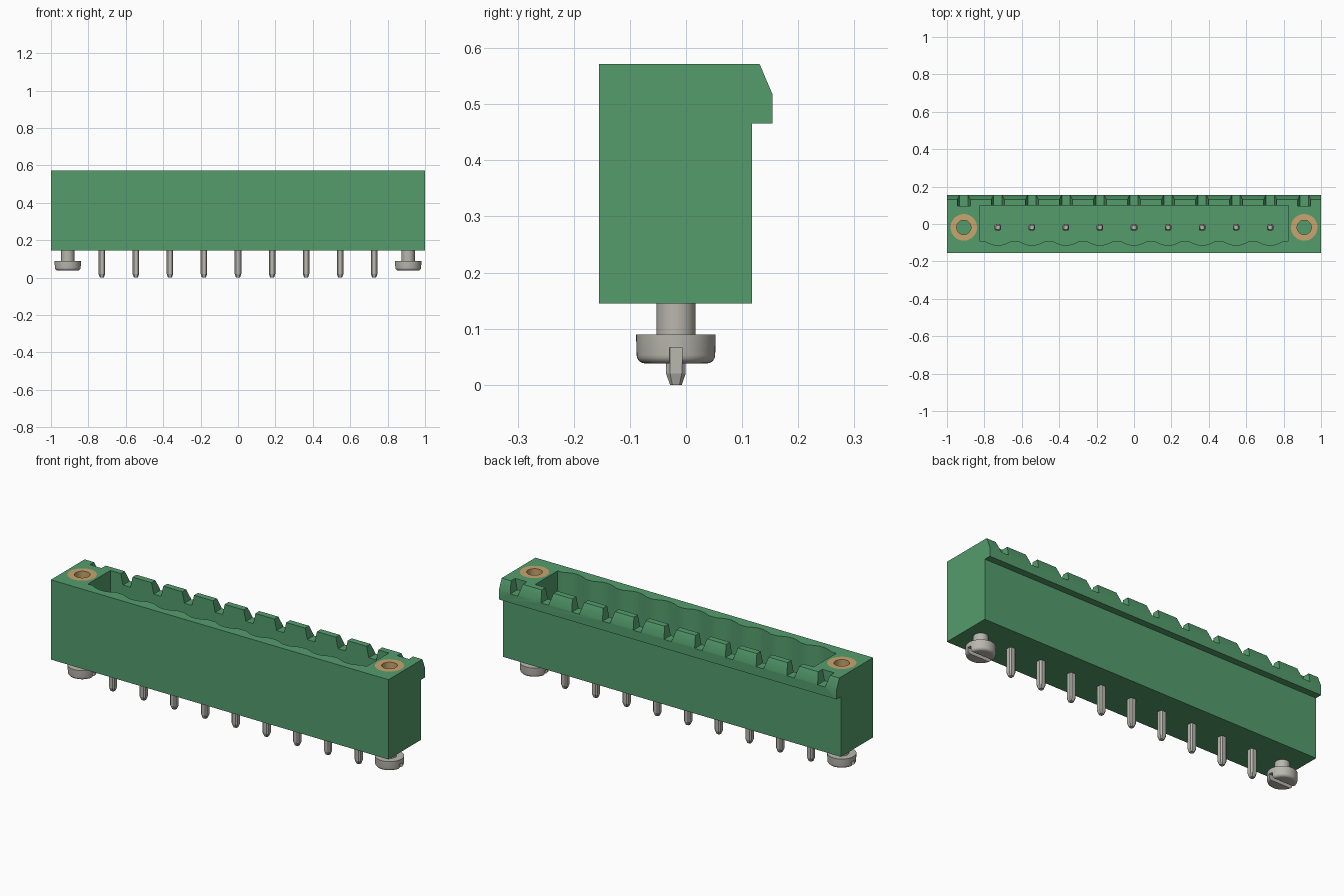
import bpy, bmesh, math
from mathutils import Vector

cube = bpy.data.objects.get("Cube")
if cube:
    bpy.data.objects.remove(cube, do_unlink=True)

PITCH, YC = 0.182, -0.018          # contact spacing, pin row depth
BOTTOM, TOP = 0.145, 0.572         # housing height range
FLOOR = 0.235                      # cavity floor
SCREW_X = 5 * PITCH
PIN_XS = [i * PITCH for i in range(-4, 5)]


def material(name, rgb, metallic=0.0):
    m = bpy.data.materials.new(name)
    m.use_nodes = True
    m.diffuse_color = (*rgb, 1)
    bsdf = m.node_tree.nodes["Principled BSDF"]
    bsdf.inputs["Base Color"].default_value = (*rgb, 1)
    bsdf.inputs["Roughness"].default_value = 0.6
    return m


GREEN = material("green plastic", (0.088, 0.335, 0.150))
STEEL = material("grey metal", (0.485, 0.474, 0.425))
BRASS = material("brass", (0.58, 0.376, 0.156))


def finish(bm, name, mat=None):
    bmesh.ops.recalc_face_normals(bm, faces=bm.faces)
    me = bpy.data.meshes.new(name)
    bm.to_mesh(me)
    bm.free()
    ob = bpy.data.objects.new(name, me)
    bpy.context.collection.objects.link(ob)
    if mat:
        me.materials.append(mat)
    return ob


def prism(bm, points, vec):
    """Extrude a closed 3D polygon along vec."""
    face = bm.faces.new([bm.verts.new(p) for p in points])
    ext = bmesh.ops.extrude_face_region(bm, geom=[face], use_keep_orig=True)
    verts = [g for g in ext["geom"] if isinstance(g, bmesh.types.BMVert)]
    bmesh.ops.translate(bm, verts=verts, vec=Vector(vec))


def lathe(name, profile, x, mat, closed=False, steps=48):
    """Spin an (r, z) profile round a vertical axis at (x, YC)."""
    bm = bmesh.new()
    vs = [bm.verts.new((x + r, YC, z)) for r, z in profile]
    pairs = list(zip(vs, vs[1:])) + ([(vs[-1], vs[0])] if closed else [])
    edges = [bm.edges.new(p) for p in pairs]
    bmesh.ops.spin(bm, geom=vs + edges, cent=(x, YC, 0), axis=(0, 0, 1),
                   angle=2 * math.pi, steps=steps)
    bmesh.ops.remove_doubles(bm, verts=bm.verts, dist=1e-5)
    return finish(bm, name, mat)


def cut(target, cutter):
    mod = target.modifiers.new("cut", 'BOOLEAN')
    mod.operation, mod.solver, mod.object = 'DIFFERENCE', 'EXACT', cutter
    bpy.context.view_layer.objects.active = target
    bpy.ops.object.modifier_apply(modifier=mod.name)
    bpy.data.objects.remove(cutter, do_unlink=True)


def smooth(ob):
    bpy.ops.object.select_all(action='DESELECT')
    ob.select_set(True)
    bpy.context.view_layer.objects.active = ob
    bpy.ops.object.shade_smooth_by_angle(angle=math.radians(30))


# Housing: side profile with the latch lip along the back
bm = bmesh.new()
side = [(-0.155, BOTTOM), (0.118, BOTTOM), (0.118, 0.466), (0.154, 0.466),
        (0.154, 0.518), (0.131, TOP), (-0.155, TOP)]
prism(bm, [(-1, y, z) for y, z in side], (2, 0, 0))
housing = finish(bm, "housing", GREEN)

# Cavity with a shallow scallop in the front wall at each contact
outline = [(0.825, -0.092), (0.825, 0.098), (-0.825, 0.098), (-0.825, -0.092)]
for x in PIN_XS:
    for k in range(9):
        t = k / 8
        outline.append((x + (t - 0.5) * 0.14, -0.092 - 0.022 * math.sin(math.pi * t)))
bm = bmesh.new()
prism(bm, [(x, y, FLOOR) for x, y in outline], (0, 0, 0.5))
cut(housing, finish(bm, "cavity_cutter"))

# Tapered notches through the back rim
bm = bmesh.new()
for i in range(-5, 6):
    x = i * PITCH
    notch = [(x - 0.022, 0.514), (x + 0.022, 0.514), (x + 0.037, 0.582), (x - 0.037, 0.582)]
    prism(bm, [(a, 0.096, z) for a, z in notch], (0, 0.1, 0))
cut(housing, finish(bm, "notch_cutter"))

for label, sx in (("left", 1), ("right", -1)):
    x = sx * SCREW_X
    # Threaded insert set flush in the top
    bore = [(0, 0.33), (0.071, 0.33), (0.071, 0.62), (0, 0.62)]
    cut(housing, lathe("bore_cutter", bore, x, None))
    ring = [(0.038, 0.33), (0.071, 0.33), (0.071, TOP), (0.038, TOP)]
    smooth(lathe(label + "_insert", ring, x, BRASS, closed=True))

    # Slotted mounting screw below
    prof = [(0, 0.16), (0.035, 0.16), (0.035, 0.09), (0.071, 0.09), (0.070, 0.053)]
    for k in range(1, 6):
        a = k / 5 * math.pi / 2
        prof.append((0.055 + 0.015 * math.cos(a), 0.053 - 0.015 * math.sin(a)))
    prof.append((0, 0.038))
    screw = lathe(label + "_screw", prof, x, STEEL)
    bm = bmesh.new()
    slot = [(-0.011, 0.02), (0.011, 0.02), (0.011, 0.066), (-0.011, 0.066)]
    prism(bm, [(x - 0.1, YC + y, z) for y, z in slot], (0.2, 0, 0))
    cut(screw, finish(bm, "slot_cutter"))
    smooth(screw)
smooth(housing)

# Contact pins: chamfered square rods with tapered ends
H, C = 0.0175, 0.007
section = [(H, C - H), (H, H - C), (H - C, H), (C - H, H),
           (-H, H - C), (-H, C - H), (C - H, -H), (H - C, -H)]
for n, x in enumerate(PIN_XS, 1):
    bm = bmesh.new()
    rings = [[bm.verts.new((x + a * s, YC + b * s, z)) for a, b in section]
             for z, s in ((0, 0.6), (0.02, 1), (0.46, 1), (0.48, 0.6))]
    bm.faces.new(rings[0])
    bm.faces.new(rings[-1])
    for lo, hi in zip(rings, rings[1:]):
        for k in range(8):
            j = (k + 1) % 8
            bm.faces.new((lo[k], lo[j], hi[j], hi[k]))
    finish(bm, f"contact_pin_{n}", STEEL)
